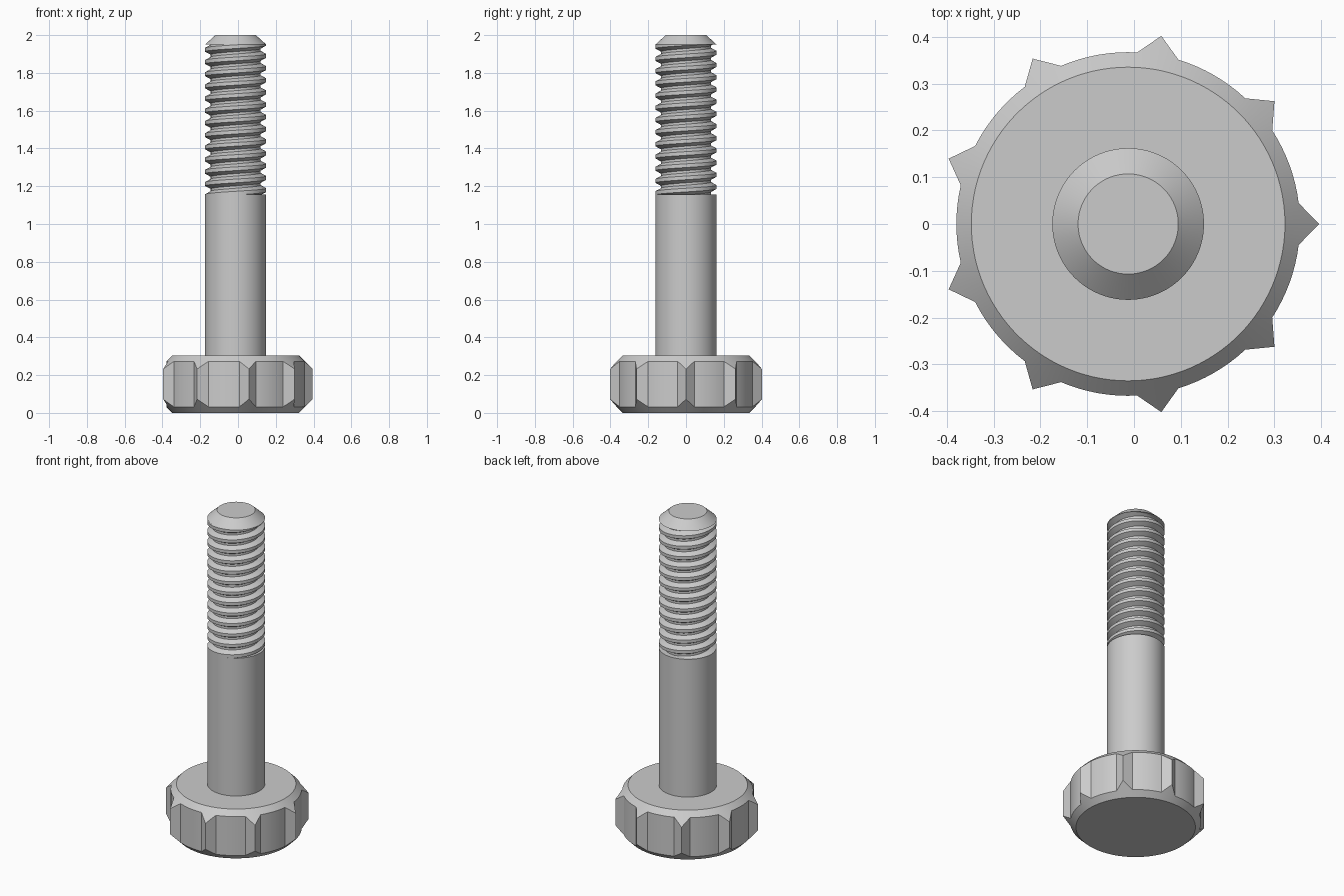
import bpy, bmesh
from math import sin, cos, pi, radians

if "Cube" in bpy.data.objects:
    bpy.data.objects.remove(bpy.data.objects["Cube"])

CX = -0.0125                      # bolt axis
N = 96                            # segments around
R, DEPTH, PITCH = 0.162, 0.030, 0.0646
HEAD_H, HEAD_FACE, HEAD_R, TIP_R = 0.305, 0.335, 0.367, 0.408
Z0, Z1 = 1.157, 1.95              # thread limits


def pol(r, a, z):
    return (CX + r * cos(a), r * sin(a), z)


def finish(name, bm, angle=25):
    bmesh.ops.remove_doubles(bm, verts=bm.verts, dist=1e-5)
    bmesh.ops.dissolve_degenerate(bm, edges=bm.edges, dist=1e-5)
    me = bpy.data.meshes.new(name)
    bm.to_mesh(me)
    bm.free()
    ob = bpy.data.objects.new(name, me)
    bpy.context.collection.objects.link(ob)
    bpy.ops.object.select_all(action='DESELECT')
    ob.select_set(True)
    bpy.context.view_layer.objects.active = ob
    bpy.ops.object.shade_smooth_by_angle(angle=radians(angle))
    return ob


def skin(bm, rings, cap_low, cap_high):
    rs = [[bm.verts.new(p) for p in ring] for ring in rings]
    n = len(rs[0])
    for a, b in zip(rs, rs[1:]):
        for i in range(n):
            j = (i + 1) % n
            bm.faces.new((a[i], a[j], b[j], b[i]))
    if cap_low:
        bm.faces.new(rs[0][::-1])
    if cap_high:
        bm.faces.new(rs[-1])


# Head outline: nine pointed teeth on a round body
outline = []
half = radians(7)
bx, by = HEAD_R * cos(half), HEAD_R * sin(half)
for k in range(9):
    a0 = k * 2 * pi / 9
    for t in (-1, -0.67, -0.33, 0, 0.33, 0.67):
        x, y = TIP_R + (bx - TIP_R) * abs(t), by * t
        outline.append((x * cos(a0) - y * sin(a0), x * sin(a0) + y * cos(a0)))
    for s in range(8):
        a = a0 + half + (radians(40) - 2 * half) * s / 8
        outline.append((HEAD_R * cos(a), HEAD_R * sin(a)))


# Head with 45 degree conical chamfers above and below
def head_ring(kind):
    ring = []
    for x, y in outline:
        r = (x * x + y * y) ** 0.5
        f = HEAD_FACE / r if kind in (0, 3) else 1
        z = (0, r - HEAD_FACE, HEAD_H - r + HEAD_FACE, HEAD_H)[kind]
        ring.append((CX + x * f, y * f, z))
    return ring


bm = bmesh.new()
skin(bm, [head_ring(k) for k in range(4)], True, True)
finish("toothed_head", bm, 20)


# Plain shank and chamfered end
def circle(r, z):
    return [pol(r, 2 * pi * i / N, z) for i in range(N)]


bm = bmesh.new()
skin(bm, [circle(R, HEAD_H), circle(R, Z0)], False, False)
finish("shank", bm)
bm = bmesh.new()
skin(bm, [circle(R, Z1), circle(0.107, 2.0)], False, True)
finish("chamfered_end", bm)

# Thread: trapezoidal groove profile (fraction of pitch, radius)
PROFILE = [(0, R), (0.25, R - DEPTH), (0.45, R - DEPTH), (0.70, R), (1, R)]


def low_edge(i):
    return Z0 - PITCH / 2 + PITCH * i / N


def radius(i, z):
    u = ((z - low_edge(i)) / PITCH) % 1
    for (a, ra), (b, rb) in zip(PROFILE, PROFILE[1:]):
        if u <= b:
            return ra + (rb - ra) * (u - a) / (b - a)
    return R


def thread_point(i, j):
    u, r = PROFILE[j]
    z = low_edge(i) + PITCH * u
    if z < Z0 or z > Z1:
        z = min(max(z, Z0), Z1)
        r = radius(i, z)
    return pol(r, 2 * pi * (i % N) / N, z)


bm = bmesh.new()
for i in range(-2 * N, 15 * N):
    for j in range(4):
        pts = [thread_point(i, j), thread_point(i + 1, j),
               thread_point(i + 1, j + 1), thread_point(i, j + 1)]
        if max(p[2] for p in pts) - min(p[2] for p in pts) > 1e-5:
            bm.faces.new([bm.verts.new(p) for p in pts])

# Flat shoulders closing the groove at both ends
for z in (Z0, Z1):
    for i in range(N):
        a, b = 2 * pi * i / N, 2 * pi * ((i + 1) % N) / N
        ra, rb = radius(i, z), radius(i + 1, z)
        if min(ra, rb) < R - 1e-4:
            pts = [pol(ra, a, z), pol(R, a, z), pol(R, b, z), pol(rb, b, z)]
            if z == Z1:
                pts.reverse()
            bm.faces.new([bm.verts.new(p) for p in pts])
finish("thread", bm)
